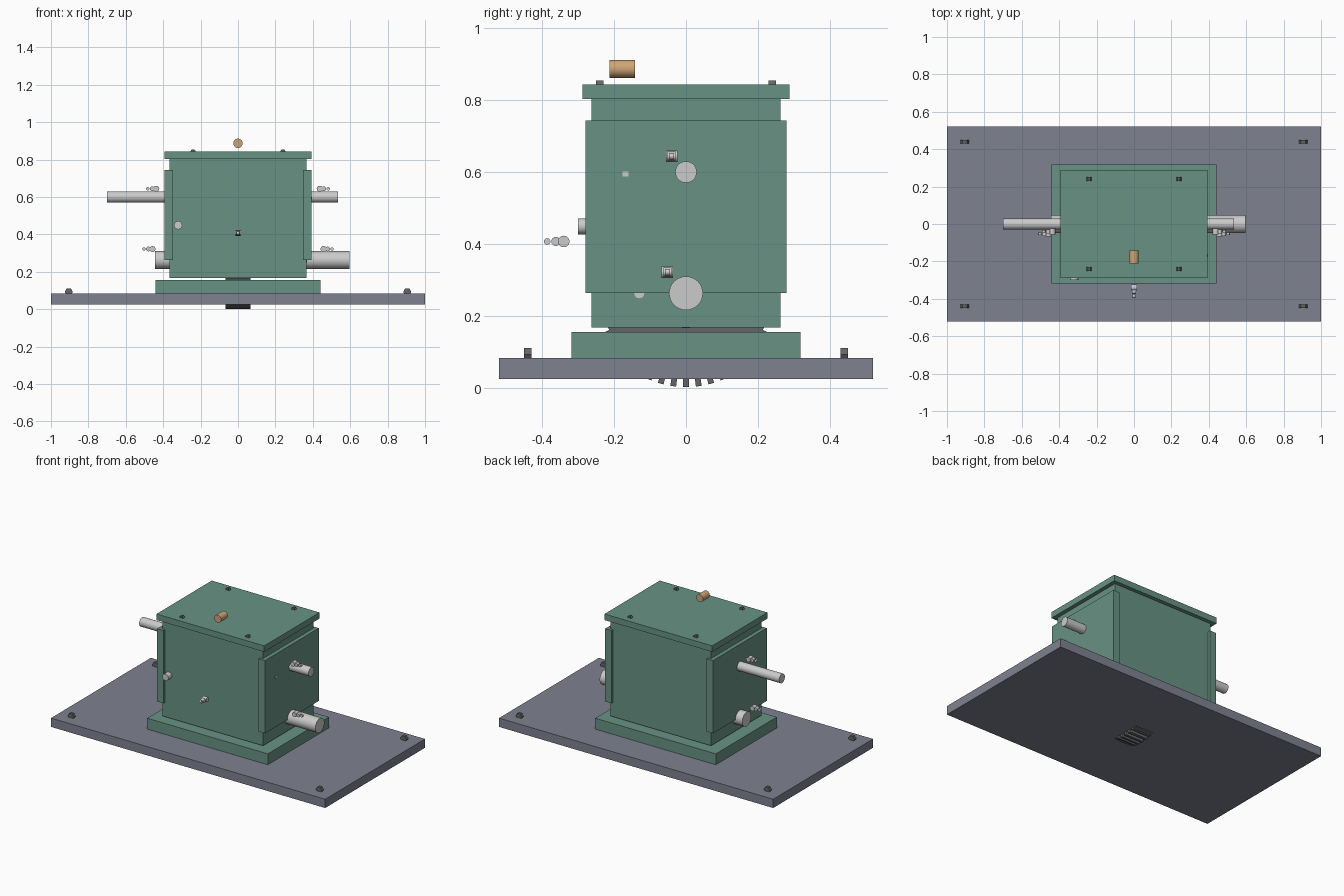
import bpy, bmesh, math
from mathutils import Vector

if "Cube" in bpy.data.objects:
    bpy.data.objects.remove(bpy.data.objects["Cube"])


def material(name, rgb):
    m = bpy.data.materials.new(name)
    m.diffuse_color = (*rgb, 1)
    m.use_nodes = True
    m.node_tree.nodes["Principled BSDF"].inputs["Base Color"].default_value = m.diffuse_color
    return m


GREEN = material("painted_green", (0.14, 0.29, 0.23))
SLATE = material("slate_plate", (0.21, 0.22, 0.28))
STEEL = material("bright_steel", (0.62, 0.62, 0.64))
DARK = material("dark_steel", (0.13, 0.13, 0.14))
BRASS = material("brass", (0.62, 0.38, 0.18))


def finish(bm, name, mat, smooth=False):
    bmesh.ops.recalc_face_normals(bm, faces=bm.faces)
    me = bpy.data.meshes.new(name)
    bm.to_mesh(me)
    bm.free()
    ob = bpy.data.objects.new(name, me)
    bpy.context.collection.objects.link(ob)
    me.materials.append(mat)
    if smooth:
        bpy.ops.object.select_all(action='DESELECT')
        ob.select_set(True)
        bpy.context.view_layer.objects.active = ob
        bpy.ops.object.shade_smooth_by_angle(angle=math.radians(30))
    return ob


def box(name, lo, hi, mat):
    lo, hi = Vector(lo), Vector(hi)
    bm = bmesh.new()
    bmesh.ops.create_cube(bm, size=1)
    bmesh.ops.scale(bm, vec=hi - lo, verts=bm.verts)
    bmesh.ops.translate(bm, vec=(lo + hi) / 2, verts=bm.verts)
    return finish(bm, name, mat)


def prism(name, outline, axis, start, length, mat, smooth=False):
    """Extrude an outline of (u, z) points along x or y."""
    bm = bmesh.new()
    if axis == 'x':
        pts, move = [(start, u, z) for u, z in outline], (length, 0, 0)
    else:
        pts, move = [(u, start, z) for u, z in outline], (0, length, 0)
    face = bm.faces.new([bm.verts.new(p) for p in pts])
    res = bmesh.ops.extrude_face_region(bm, geom=[face], use_keep_orig=True)
    new = [g for g in res["geom"] if isinstance(g, bmesh.types.BMVert)]
    bmesh.ops.translate(bm, vec=move, verts=new)
    return finish(bm, name, mat, smooth)


def rod(name, axis, u, z, r, start, length, mat, sides=32):
    ring = [(u + r * math.cos(a), z + r * math.sin(a))
            for a in (2 * math.pi * i / sides for i in range(sides))]
    return prism(name, ring, axis, start, length, mat, sides > 6)


def gear(name, z, root, tip, half, teeth, thick):
    pts, pitch = [], 2 * math.pi / teeth
    for i in range(teeth):
        a = -math.pi / 2 + i * pitch
        for r, s in ((root, -1), (tip, -1), (tip, 1), (root, 1)):
            b = a + s * thick / 2 / r
            pts.append((r * math.cos(b), z + r * math.sin(b)))
    return prism(name, pts, 'x', -half, 2 * half, DARK)


# Mounting plate, foot, housing and lid
box("base_plate", (-1, -0.52, 0.025), (1, 0.52, 0.083), SLATE)
box("housing_foot", (-0.44, -0.318, 0.083), (0.44, 0.318, 0.155), GREEN)
box("housing_body", (-0.367, -0.263, 0.168), (0.367, 0.263, 0.803), GREEN)
box("lid", (-0.393, -0.288, 0.803), (0.393, 0.288, 0.843), GREEN)

# Shafts with their gears
LOW, HIGH = 0.263, 0.6
rod("input_shaft", 'x', 0, HIGH, 0.03, -0.70, 1.235, STEEL)
rod("output_shaft", 'x', 0, LOW, 0.047, -0.443, 1.04, STEEL)
gear("large_gear", LOW, 0.237, 0.261, 0.067, 46, 0.016)
gear("pinion", HIGH, 0.075, 0.097, 0.07, 16, 0.014)

# Oil fittings: each a row of three shrinking cylinders
STEPS = ((0, 0.016, 0.032), (0.022, 0.0125, 0.022), (0.046, 0.009, 0.014))


def fitting(name, axis, u, z, centre, direction):
    for i, (off, r, length) in enumerate(STEPS):
        rod(f"{name}_{i}", axis, u + direction * off, z, r,
            centre - length / 2, length, STEEL, 20)


# End plates, bearings and grease fittings on both sides
for side, s in (("left", -1), ("right", 1)):
    xs = sorted((s * 0.347, s * 0.393))
    box(f"{side}_end_plate", (xs[0], -0.28, 0.263), (xs[1], 0.28, 0.743), GREEN)
    for label, z, r in (("lower", LOW, 0.097), ("upper", HIGH, 0.07)):
        rod(f"{side}_{label}_bearing", 'x', 0, z, r, s * 0.336 - 0.025, 0.05, DARK)
    fitting(f"{side}_upper_grease_fitting", 'y', s * 0.437, 0.644, -0.04, s)
    fitting(f"{side}_lower_grease_fitting", 'y', s * 0.457, 0.322, -0.052, s)
fitting("front_oil_fitting", 'x', -0.34, 0.407, 0, -1)

# Hex bolts on the lid and base plate
for sx in (-1, 1):
    for sy in (-1, 1):
        rod("lid_bolt", 'y', sx * 0.24, 0.843, 0.014, sy * 0.24 - 0.01, 0.02, DARK, 6)
        rod("base_bolt", 'y', sx * 0.905, 0.092, 0.022, sy * 0.44 - 0.01, 0.02, DARK, 6)

# Breather cap, sight glass and side plugs
rod("breather_cap", 'y', 0, 0.887, 0.025, -0.212, 0.07, BRASS)
rod("sight_glass", 'y', -0.32, 0.449, 0.022, -0.30, 0.06, STEEL)
rod("drain_plug", 'x', -0.13, LOW, 0.014, 0.33, 0.039, STEEL)
box("dipstick_end", (0.36, -0.177, 0.587), (0.396, -0.16, 0.601), STEEL)
